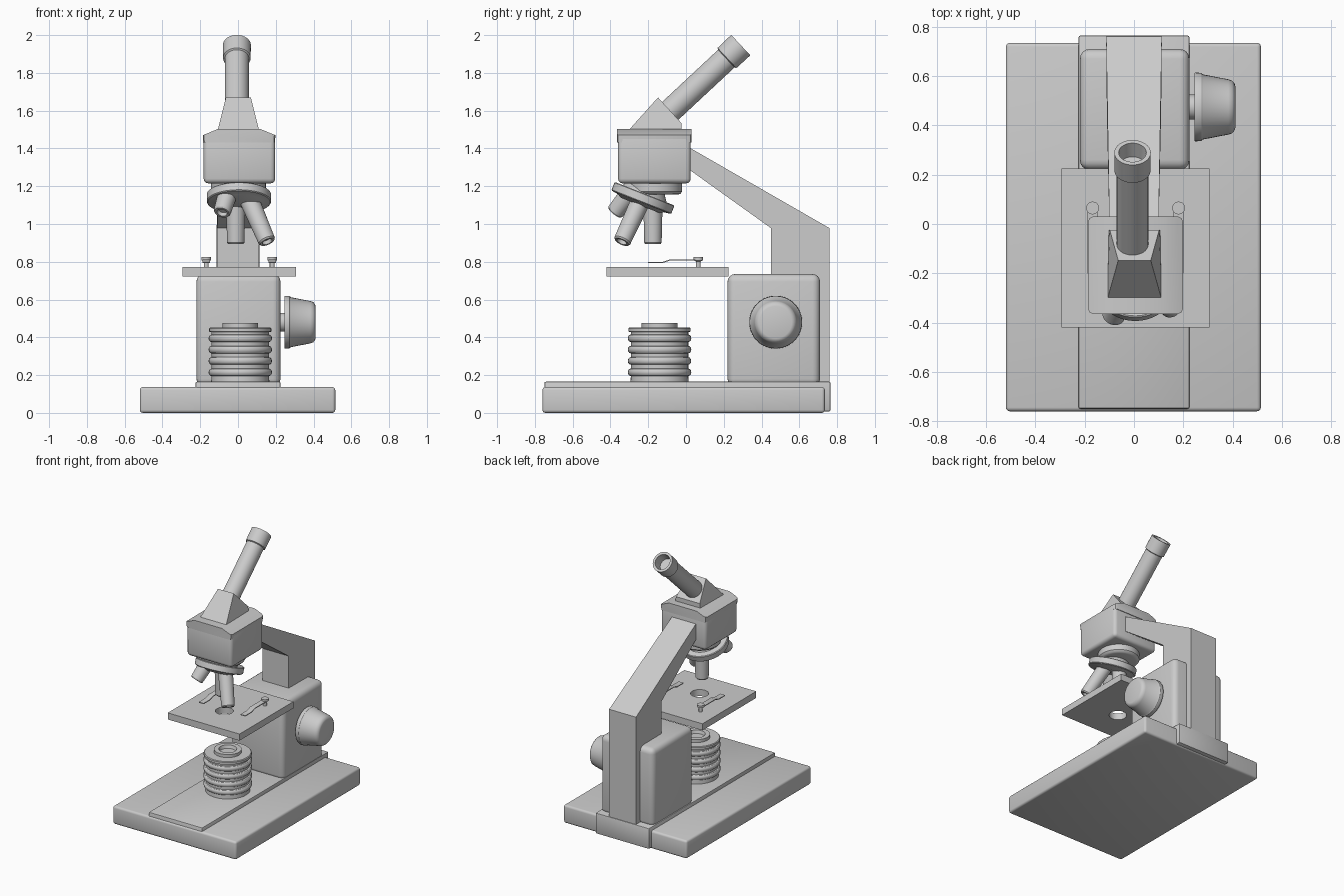
import bpy, bmesh, math
from mathutils import Vector, Matrix

if "Cube" in bpy.data.objects:
    bpy.data.objects.remove(bpy.data.objects["Cube"])


def finish(name, bm):
    bmesh.ops.recalc_face_normals(bm, faces=bm.faces[:])
    me = bpy.data.meshes.new(name)
    bm.to_mesh(me)
    bm.free()
    ob = bpy.data.objects.new(name, me)
    bpy.context.collection.objects.link(ob)
    return ob


def box(name, lo, hi, bevel=0.0, segs=3):
    lo, hi = Vector(lo), Vector(hi)
    bm = bmesh.new()
    bmesh.ops.create_cube(bm, size=1)
    for v in bm.verts:
        v.co = (lo + hi) / 2 + v.co * (hi - lo)
    if bevel:
        bmesh.ops.bevel(bm, geom=bm.edges[:], offset=bevel, segments=segs,
                        profile=0.5, affect='EDGES')
    return finish(name, bm)


def lathe(name, profile, origin, axis=(0, 0, 1), steps=40):
    """Revolve (radius, height) points around an axis."""
    bm = bmesh.new()
    vs = [bm.verts.new((r, 0, h)) for r, h in profile]
    es = [bm.edges.new(p) for p in zip(vs, vs[1:])]
    bmesh.ops.spin(bm, geom=vs + es, cent=(0, 0, 0), axis=(0, 0, 1),
                   angle=2 * math.pi, steps=steps)
    bmesh.ops.remove_doubles(bm, verts=bm.verts[:], dist=1e-4)
    rot = Vector((0, 0, 1)).rotation_difference(Vector(axis)).to_matrix().to_4x4()
    bm.transform(Matrix.Translation(origin) @ rot)
    return finish(name, bm)


def side_prism(name, profile, cx=0.0):
    """Side profile of (y, z, half width) points, closed between both sides."""
    bm = bmesh.new()
    a = [bm.verts.new((cx - w, y, z)) for y, z, w in profile]
    b = [bm.verts.new((cx + w, y, z)) for y, z, w in profile]
    bm.faces.new(a)
    bm.faces.new(b)
    for i in range(len(a)):
        j = (i + 1) % len(a)
        bm.faces.new((a[i], a[j], b[j], b[i]))
    return finish(name, bm)


# Base and raised centre plate
box("base", (-0.52, -0.76, 0), (0.515, 0.735, 0.137), 0.016)
box("base_plate", (-0.225, -0.75, 0.008), (0.225, 0.765, 0.165), 0.008, 2)

# Focus housing and bent arm
box("focus_housing", (-0.22, 0.22, 0.14), (0.225, 0.71, 0.735), 0.04, 4)
side_prism("arm", [(0.76, 0.1, 0.113), (0.76, 0.978, 0.113), (0.0, 1.415, 0.1),
                   (0.0, 1.30, 0.1), (0.45, 0.978, 0.11), (0.45, 0.1, 0.11)])

# Focus knob on the right side
lathe("focus_knob", [(0, -0.04), (0.05, -0.04), (0.05, 0), (0.138, 0), (0.14, 0.004),
                     (0.138, 0.028), (0.132, 0.035), (0.112, 0.138), (0.107, 0.153),
                     (0.095, 0.163), (0.085, 0.166), (0, 0.166)],
      (0.245, 0.475, 0.48), (1, 0, 0))

# Ribbed lamp with recessed lens
prof = [(0, 0.15), (0.155, 0.15)]
for i in range(4):
    zc = 0.215 + 0.06 * i
    for k in range(7):
        t = math.pi * k / 6
        prof.append((0.152 + 0.016 * math.sin(t), zc - 0.02 * math.cos(t)))
prof += [(0.152, 0.428), (0.165, 0.43), (0.165, 0.447), (0.16, 0.452), (0.095, 0.452),
         (0.095, 0.475), (0.062, 0.475), (0.055, 0.452), (0, 0.452)]
lathe("lamp", prof, (0.012, -0.14, 0))

# Stage with light hole
stage = box("stage", (-0.295, -0.42, 0.722), (0.307, 0.225, 0.772))
cutter = lathe("hole_cutter", [(0, -0.1), (0.062, -0.1), (0.062, 0.1), (0, 0.1)],
               (0.005, -0.17, 0.745))
cutter.hide_render = True
mod = stage.modifiers.new("hole", 'BOOLEAN')
mod.operation = 'DIFFERENCE'
mod.object = cutter
bpy.context.view_layer.objects.active = stage
bpy.ops.object.modifier_apply(modifier="hole")
bpy.data.objects.remove(cutter)

# Stage clips with thumb screws
for side, x in (("left", -0.168), ("right", 0.181)):
    lathe("clip_screw_" + side, [(0, 0.76), (0.013, 0.76), (0.013, 0.802), (0.026, 0.808),
                                 (0.026, 0.825), (0, 0.825)], (x, 0.065, 0), steps=20)
    top = [(-0.2, 0.799), (-0.125, 0.799), (-0.085, 0.812), (0.075, 0.812)]
    path = [(y, z, 0.02) for y, z in top]
    side_prism("clip_" + side, path + [(y, z - 0.006, w) for y, z, w in reversed(path)], x)

# Head block and ridged lid
box("head", (-0.182, -0.36, 1.215), (0.197, 0.025, 1.475), 0.025, 3)
bm = bmesh.new()
lid = [(-0.19, 1.432), (0.19, 1.432), (0.192, 1.47), (0.115, 1.502), (-0.115, 1.502), (-0.192, 1.47)]
face = bm.faces.new([bm.verts.new((0.006 + x, -0.365, z)) for x, z in lid])
ext = bmesh.ops.extrude_face_region(bm, geom=[face])["geom"]
bmesh.ops.translate(bm, vec=(0, 0.395, 0),
                    verts=[v for v in ext if isinstance(v, bmesh.types.BMVert)])
corner = [e for e in bm.edges if abs(e.verts[0].co.x - e.verts[1].co.x) < 0.01
          and abs(e.verts[0].co.y - e.verts[1].co.y) < 0.01]
bmesh.ops.bevel(bm, geom=corner, offset=0.02, segments=2, profile=0.5, affect='EDGES')
finish("head_lid", bm)

# Prism housing and eyepiece tube
side_prism("prism_housing", [(-0.305, 1.495, 0.11), (-0.148, 1.67, 0.066),
                             (-0.025, 1.535, 0.1), (-0.025, 1.495, 0.105)], 0.002)
ang = math.radians(43)
lathe("eyepiece_tube", [(0, -0.6), (0.064, -0.6), (0.064, -0.105), (0.073, -0.1), (0.074, 0),
                        (0.056, 0), (0.05, -0.07), (0, -0.07)],
      (-0.006, 0.29, 1.947), (0, math.cos(ang), math.sin(ang)))

# Turret: neck under the head and tilted disc
lathe("turret_neck", [(0, 1.25), (0.145, 1.25), (0.145, 1.172), (0.135, 1.16), (0.12, 1.155), (0, 1.155)],
      (0.002, -0.165, 0))
tilt = math.radians(21.5)
down = Vector((0, -math.sin(tilt), -math.cos(tilt)))
back = Vector((0, math.cos(tilt), -math.sin(tilt)))
lathe("turret_disc", [(0, -0.06), (0.1, -0.06), (0.125, -0.024), (0.165, -0.024), (0.17, -0.02),
                      (0.17, 0.02), (0.165, 0.025), (0.13, 0.03), (0.11, 0.042), (0, 0.042)],
      (0.005, -0.228, 1.138), down, 48)

# Objectives splayed on a cone around the turret axis
for name, azim, tip, length in (("long", 0, (-0.012, -0.175, 0.893), 0.26),
                                ("medium", 98, (0.155, -0.34, 0.905), 0.26),
                                ("short", 220, (-0.085, -0.378, 1.06), 0.15)):
    a = math.radians(azim)
    d = down * math.cos(tilt) + (back * math.cos(a) + Vector((1, 0, 0)) * math.sin(a)) * math.sin(tilt)
    lathe("objective_" + name, [(0, -length), (0.052, -length), (0.046, -0.008), (0.04, 0),
                                (0.028, 0), (0.024, -0.02), (0, -0.02)], tip, d, 28)

# Smooth the curved surfaces, keep edges sharp
bpy.ops.object.select_all(action='SELECT')
bpy.context.view_layer.objects.active = stage
bpy.ops.object.shade_smooth_by_angle(angle=math.radians(32))
